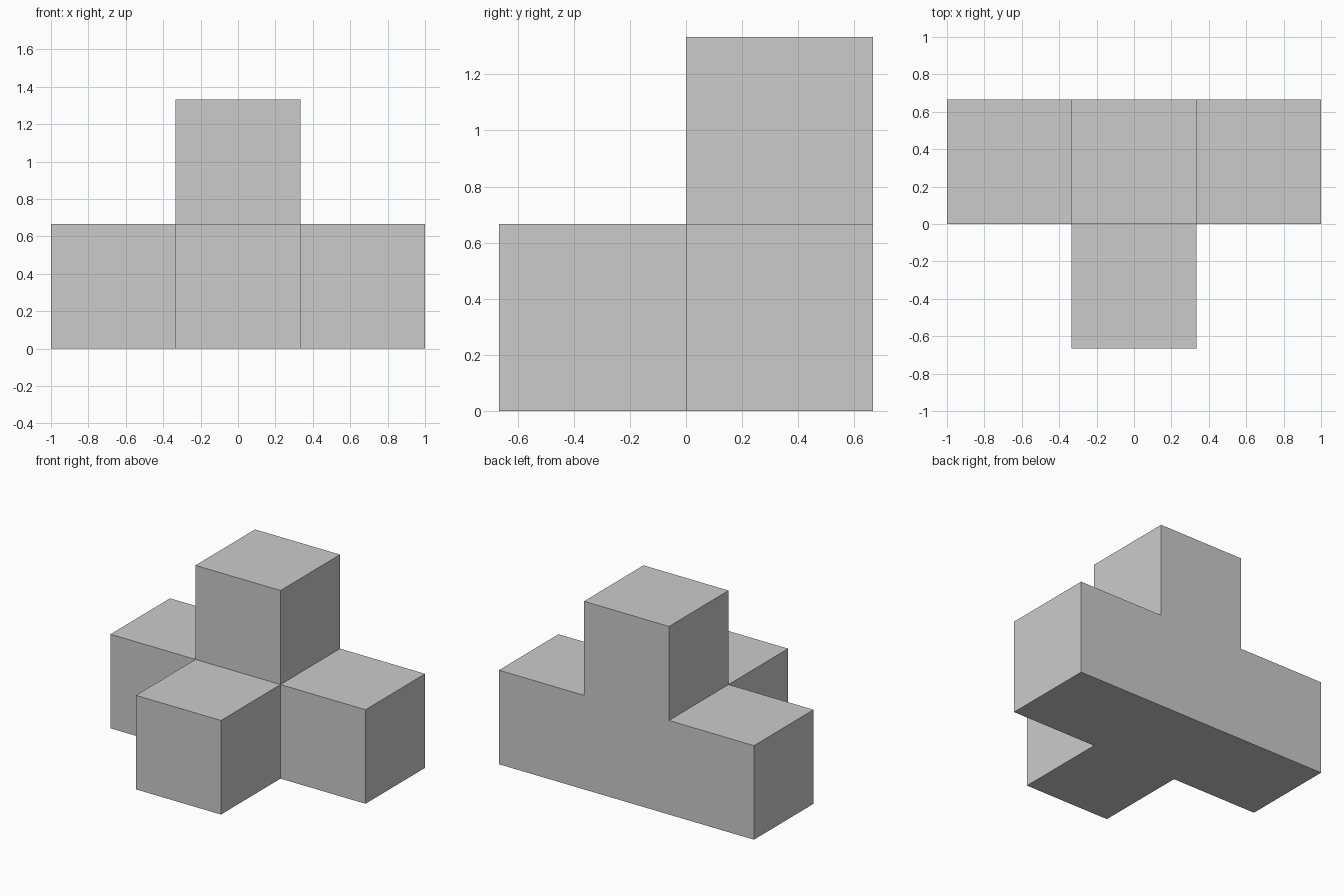
import bpy, bmesh
from mathutils import Vector

if "Cube" in bpy.data.objects:
    bpy.data.objects.remove(bpy.data.objects["Cube"])

S = 2 / 3  # edge length of one unit cube

# Occupied cells: a row of three, one in front of and one above the middle
cells = {(-1, 0, 0), (0, 0, 0), (1, 0, 0), (0, -1, 0), (0, 0, 1)}

bm = bmesh.new()


def add_side(cell, axis, sign):
    """Add one square face of a cell."""
    centre = Vector((cell[0], cell[1] + 0.5, cell[2] + 0.5))
    n, u, v = Vector(), Vector(), Vector()
    n[axis] = sign * 0.5
    u[(axis + 1) % 3] = 0.5
    v[(axis + 2) % 3] = 0.5 * sign
    corners = (-u - v, u - v, u + v, v - u)
    bm.faces.new([bm.verts.new((centre + n + c) * S) for c in corners])


# Outer skin only: skip faces shared by two cubes
for cell in sorted(cells):
    for axis in range(3):
        for sign in (-1, 1):
            neighbour = list(cell)
            neighbour[axis] += sign
            if tuple(neighbour) not in cells:
                add_side(cell, axis, sign)

# Weld corners and merge coplanar squares into single flat faces
bmesh.ops.remove_doubles(bm, verts=bm.verts[:], dist=1e-4)
bmesh.ops.dissolve_limit(bm, angle_limit=0.01, verts=bm.verts[:], edges=bm.edges[:])
bmesh.ops.recalc_face_normals(bm, faces=bm.faces[:])

mesh = bpy.data.meshes.new("cube_puzzle_piece")
bm.to_mesh(mesh)
bm.free()
bpy.context.collection.objects.link(bpy.data.objects.new("cube_puzzle_piece", mesh))
